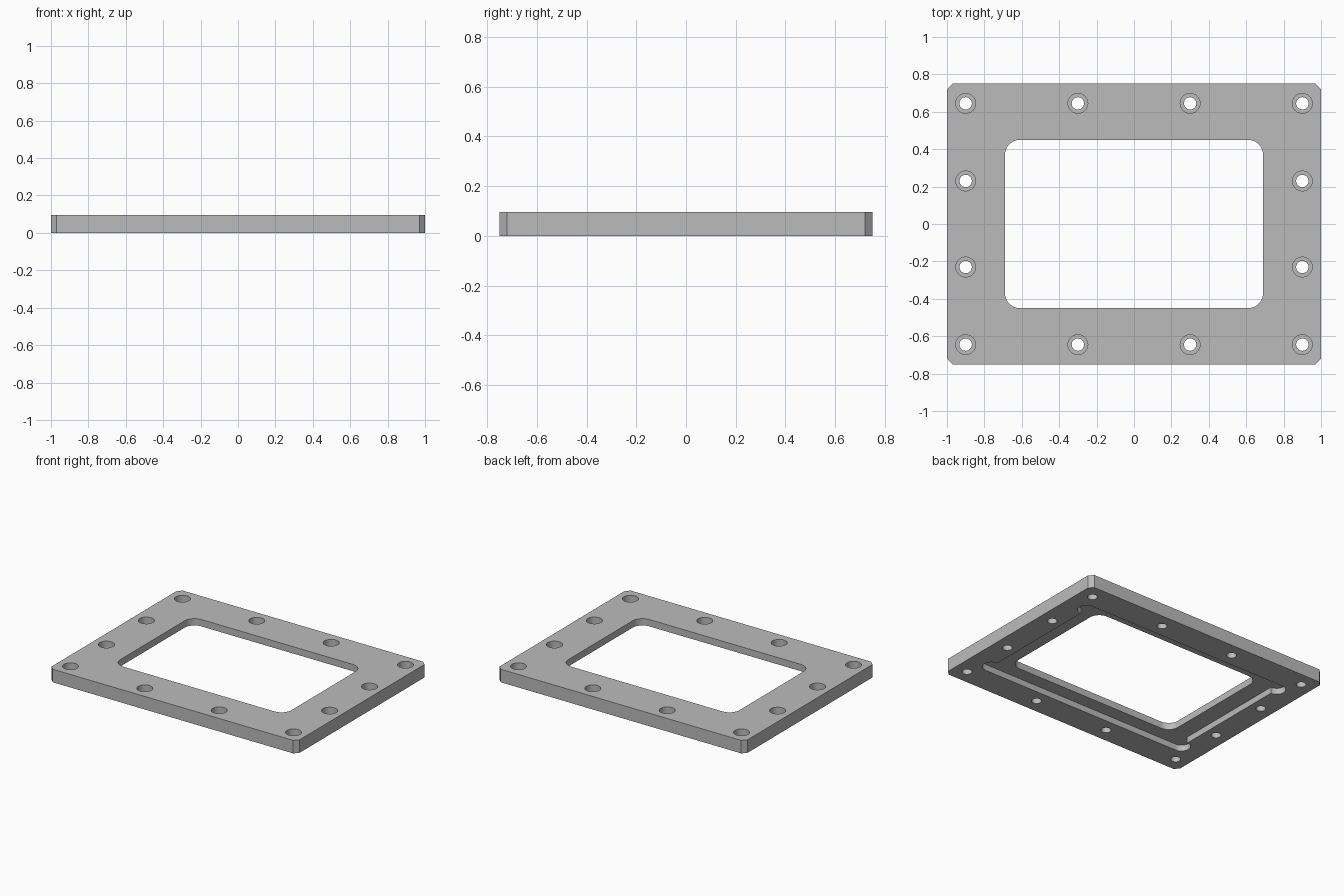
import bpy, bmesh
from math import cos, sin, pi

cube = bpy.data.objects.get("Cube")
if cube:
    bpy.data.objects.remove(cube, do_unlink=True)

THICK = 0.095
HALF_X, HALF_Y = 1.0, 0.75

metal = bpy.data.materials.new("plain_grey_metal")
metal.use_nodes = True
GREY = (0.5, 0.5, 0.5, 1)
metal.diffuse_color = GREY
metal.node_tree.nodes["Principled BSDF"].inputs["Base Color"].default_value = GREY


def arc(cx, cy, r, start, end, steps):
    """Points on a circular arc, angles in units of pi."""
    angles = [pi * (start + (end - start) * i / steps) for i in range(steps + 1)]
    return [(cx + r * cos(a), cy + r * sin(a)) for a in angles]


def four_way(corner):
    """Mirror a first-quadrant outline into a closed loop around the origin."""
    half = corner + [(-x, y) for x, y in reversed(corner)]
    return half + [(-x, -y) for x, y in half]


def prism(name, outlines, z0, z1):
    """One object made of vertical prisms, one for each outline."""
    bm = bmesh.new()
    for outline in outlines:
        face = bm.faces.new([bm.verts.new((x, y, z0)) for x, y in outline])
        grown = bmesh.ops.extrude_face_region(bm, geom=[face])["geom"]
        verts = [v for v in grown if isinstance(v, bmesh.types.BMVert)]
        bmesh.ops.translate(bm, verts=verts, vec=(0, 0, z1 - z0))
    bmesh.ops.recalc_face_normals(bm, faces=bm.faces)
    mesh = bpy.data.meshes.new(name)
    bm.to_mesh(mesh)
    bm.free()
    mesh.materials.append(metal)
    obj = bpy.data.objects.new(name, mesh)
    bpy.context.collection.objects.link(obj)
    return obj


# Plate with chamfered corners
c = 0.03
plate = prism("frame_plate",
              [four_way([(HALF_X, HALF_Y - c), (HALF_X - c, HALF_Y)])], 0, THICK)

# Window with rounded corners
r = 0.08
window = prism("window_cutter",
               [four_way(arc(0.69 - r, 0.45 - r, r, 0, 0.5, 10))], -0.1, 0.2)

# Underside recess, with a round relief beyond each end of the long walls
relief = arc(0.82, 0.49, 0.06, -0.5, 0.5, 20)
recess = prism("recess_cutter", [four_way(relief)], -0.1, 0.045)

# Bolt holes around the border, each with a counterbore from the top
spots = [(x, s * 0.645) for x in (-0.9, -0.3, 0.3, 0.9) for s in (-1, 1)]
spots += [(s * 0.9, y) for y in (-0.23, 0.23) for s in (-1, 1)]


def circles(radius):
    return [arc(x, y, radius, 0, 2, 32)[:-1] for x, y in spots]


bolts = prism("bolt_hole_cutter", circles(0.033), -0.1, 0.2)
bores = prism("counterbore_cutter", circles(0.053), THICK - 0.055, 0.2)

# Cut the plate, then drop the cutters
bpy.ops.object.select_all(action='DESELECT')
plate.select_set(True)
bpy.context.view_layer.objects.active = plate
for cutter in (window, recess, bolts, bores):
    cutter.hide_render = True
    mod = plate.modifiers.new(cutter.name, 'BOOLEAN')
    mod.operation = 'DIFFERENCE'
    mod.solver = 'EXACT'
    mod.object = cutter
    bpy.ops.object.modifier_apply(modifier=mod.name)
    bpy.data.objects.remove(cutter, do_unlink=True)

bpy.ops.object.shade_smooth_by_angle(angle=pi / 6)
